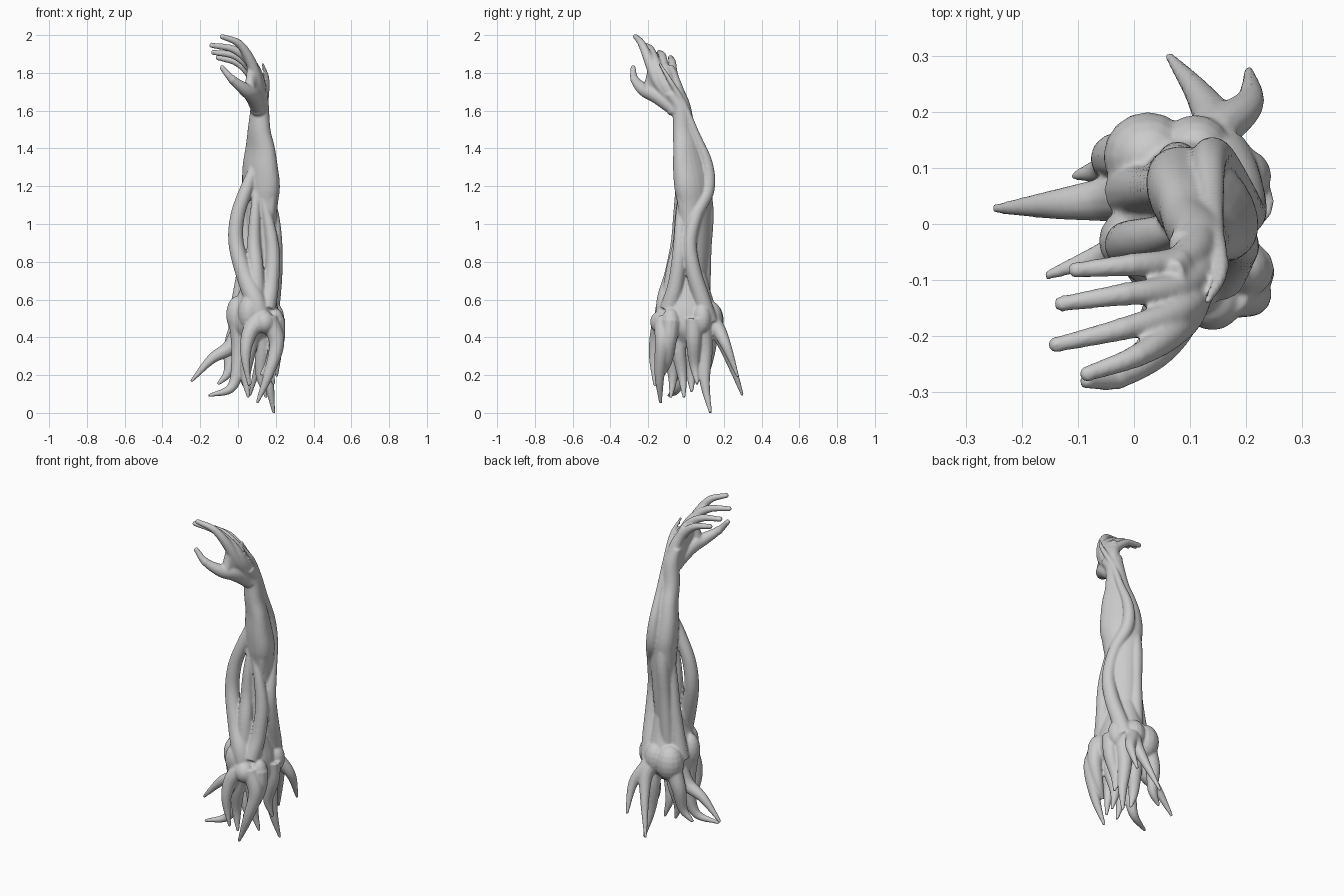
import bpy, bmesh, math
from mathutils import Vector


def catmull(p, t):
    """Smooth interpolation of a list of vectors at t in 0..len-1."""
    i = min(int(t), len(p) - 2)
    f = t - i
    b, c = p[i], p[i + 1]
    a = p[i - 1] if i > 0 else b * 2 - c
    d = p[i + 2] if i + 2 < len(p) else c * 2 - b
    return 0.5 * (2 * b + (c - a) * f + (2 * a - 5 * b + 4 * c - d) * f * f
                  + (3 * b - a - 3 * c + d) * f ** 3)


def tube(bm, pts, radii, sides=14, steps=7, ref=None):
    """Tapered tube; a radius may be a number or a pair (along ref, across ref)."""
    p = [Vector(q) for q in pts]
    r = [Vector(q) if isinstance(q, tuple) else Vector((q, q)) for q in radii]
    n = (len(p) - 1) * steps
    c = [catmull(p, k / steps) for k in range(n + 1)]
    rad = [catmull(r, k / steps) for k in range(n + 1)]
    axis = p[-1] - p[0]
    ref = Vector(ref or ((1, 0, 0) if abs(axis.x) < 0.6 * axis.length else (0, 1, 0)))
    rings = []
    for k in range(n + 1):
        t = (c[min(k + 1, n)] - c[max(k - 1, 0)]).normalized()
        u = (ref - t * ref.dot(t)).normalized()
        v = t.cross(u)
        rx, ry = max(rad[k].x, 0.004), max(rad[k].y, 0.004)
        rings.append([bm.verts.new(c[k] + u * rx * math.cos(a) + v * ry * math.sin(a))
                      for a in (2 * math.pi * s / sides for s in range(sides))])
    for a, b in zip(rings, rings[1:]):
        for s in range(sides):
            e = (s + 1) % sides
            bm.faces.new((a[s], a[e], b[e], b[s]))
    bm.faces.new(rings[0][::-1])
    bm.faces.new(rings[-1])


def blob(bm, loc, r, stretch=1.0):
    vs = bmesh.ops.create_uvsphere(bm, u_segments=16, v_segments=10, radius=r)["verts"]
    for v in vs:
        v.co.z *= stretch
        v.co += Vector(loc)


def finish(bm, name, voxel, smooth):
    """Fuse all the overlapping pieces into one soft organic skin."""
    bmesh.ops.recalc_face_normals(bm, faces=bm.faces[:])
    me = bpy.data.meshes.new(name)
    bm.to_mesh(me)
    bm.free()
    ob = bpy.data.objects.new(name, me)
    bpy.context.collection.objects.link(ob)
    m = ob.modifiers.new("fuse", 'REMESH')
    m.mode = 'VOXEL'
    m.voxel_size = voxel
    m.use_smooth_shade = True
    s = ob.modifiers.new("soften", 'SMOOTH')
    s.factor = 0.5
    s.iterations = smooth


bm = bmesh.new()

# Arm: oval section turned 45 degrees, with muscle ridges
tube(bm, [(.09, 0, .45), (.1, .03, .7), (.115, .045, .9), (.12, .045, 1.1), (.122, .038, 1.2),
          (.118, .025, 1.3), (.118, .01, 1.4), (.112, -.01, 1.5), (.115, -.025, 1.62), (.11, -.06, 1.7)],
     [(.09, .11), (.07, .085), (.065, .088), (.073, .105), (.078, .118), (.072, .112),
      (.06, .094), (.052, .068), (.046, .052), (.035, .06)], sides=24, ref=(1, 1, 0))
tube(bm, [(.06, .06, 1.1), (.058, .065, 1.25), (.07, .045, 1.4), (.09, .0, 1.55)], [.02, .032, .028, .014])
tube(bm, [(.16, -.01, .95), (.175, -.02, 1.15), (.165, -.035, 1.33), (.14, -.045, 1.55)], [.015, .03, .03, .014])
tube(bm, [(.06, .09, .6), (.07, .1, .85), (.08, .11, 1.1), (.09, .08, 1.36)], [.04, .035, .035, .01])

# Hand: each digit runs from the wrist through its palm bone
digits = [
    [(.115, -.05, 1.63), (.1, -.145, 1.75), (.065, -.195, 1.865), (.005, -.235, 1.955), (-.083, -.267, 1.992)],
    [(.115, -.04, 1.63), (.11, -.12, 1.75), (.07, -.16, 1.85), (-.02, -.187, 1.923), (-.138, -.215, 1.946)],
    [(.115, -.03, 1.63), (.11, -.085, 1.74), (.07, -.115, 1.825), (-.015, -.125, 1.89), (-.128, -.142, 1.908)],
    [(.115, -.02, 1.63), (.105, -.05, 1.72), (.07, -.07, 1.79), (-.005, -.073, 1.855), (-.103, -.082, 1.88)],
]
for d in digits:
    tube(bm, d, [.036, .034, .028, .0205, .014])
    blob(bm, d[2], .028)
    blob(bm, d[3], .0215)
    blob(bm, d[4], .015)
tube(bm, [(.11, -.05, 1.6), (.08, -.15, 1.68), (.04, -.22, 1.71), (-.03, -.272, 1.765), (-.083, -.28, 1.826)],
     [.038, .045, .036, .022, .014])
blob(bm, (-.03, -.272, 1.765), .024)
blob(bm, (-.083, -.28, 1.826), .015)
# Fleshy palm and web of the thumb
tube(bm, [(.11, -.04, 1.6), (.095, -.09, 1.7), (.085, -.125, 1.78), (.075, -.135, 1.83)],
     [(.045, .055), (.034, .075), (.027, .08), (.02, .07)], sides=20)
tube(bm, [(.06, -.2, 1.7), (.065, -.19, 1.77), (.07, -.18, 1.84)], [.035, .024, .02])

# Tendrils twisting round the arm: left, right, front, side, back left
tube(bm, [(.09, -.01, 1.32), (.05, -.02, 1.2), (-.001, -.03, 1.05), (-.01, -.04, .9),
          (.035, -.07, .73), (.09, -.1, .6), (.12, -.11, .5)],
     [.02, .034, .038, .041, .046, .055, .05], 16)
tube(bm, [(.16, .12, .48), (.18, .085, .6), (.195, .04, .75), (.198, .02, .9), (.182, .055, 1.05),
          (.145, .115, 1.18), (.135, .112, 1.32), (.14, .05, 1.48), (.145, -.01, 1.63),
          (.155, -.085, 1.76), (.13, -.14, 1.85)],
     [.05, .045, .041, .037, .035, .036, .03, .021, .016, .013, .007], 16)
tube(bm, [(.1, -.02, 1.2), (.09, -.03, 1.05), (.085, -.035, .9), (.095, -.065, .75), (.1, -.09, .55)],
     [.015, .028, .036, .042, .05])
tube(bm, [(.12, -.03, 1.18), (.16, -.03, 1.02), (.185, -.035, .85), (.175, -.055, .68), (.15, -.09, .55)],
     [.012, .028, .037, .042, .05])
tube(bm, [(.06, .07, 1.2), (.05, .06, 1.0), (.035, .06, .8), (.015, .06, .65), (0, .06, .5)],
     [.015, .028, .035, .04, .055])

# Root mass: flared core with knobbly lumps
tube(bm, [(.105, .02, .75), (.1, .01, .64), (.092, .005, .54), (.09, .005, .44), (.09, 0, .35)],
     [(.065, .085), (.093, .125), (.125, .155), (.127, .145), (.07, .07)], sides=24)
for loc, r, s in [((.14, -.135, .48), .055, 1.1), ((.195, -.08, .48), .05, 1.5), ((.195, .085, .5), .05, 1.6),
                  ((.025, .12, .49), .08, 1.3), ((-.005, -.03, .52), .058, 1.7), ((.06, -.105, .53), .06, 1.6),
                  ((.11, .13, .5), .065, 1.4)]:
    blob(bm, loc, r, s)

# Claw-like roots
front_roots = [
    [(.16, -.12, .5), (.205, -.125, .37), (.16, -.14, .2), (.1, -.135, .05)],
    [(.12, -.12, .5), (.06, -.15, .42), (.04, -.17, .3), (.06, -.165, .14)],
    [(.2, -.08, .49), (.205, -.09, .38), (.17, -.1, .27), (.12, -.12, .2)],
    [(.08, -.09, .5), (.06, -.09, .35), (.04, -.07, .2), (.055, -.08, .08)],
    [(0, -.04, .5), (.005, -.03, .32), (-.03, -.045, .14), (-.158, -.093, .09)],
    [(.13, -.05, .45), (.13, -.04, .33), (.12, -.02, .2), (.15, -.01, .08)],
]
back_roots = [
    [(.02, .05, .46), (-.04, .045, .35), (-.14, .035, .285), (-.25, .027, .165)],
    [(.01, .12, .48), (-.035, .12, .35), (-.05, .1, .22), (-.108, .085, .15)],
    [(.1, .12, .5), (.14, .175, .42), (.12, .225, .3), (.062, .3, .092)],
    [(.13, .11, .5), (.15, .165, .45), (.205, .215, .35), (.205, .275, .19)],
    [(.17, .09, .5), (.15, .1, .33), (.165, .1, .16), (.19, .13, -.003)],
    [(.05, .05, .45), (.04, .05, .32), (.03, .03, .2), (.05, .03, .11)],
    [(.2, .04, .5), (.2, .04, .38), (.17, .045, .25), (.19, .06, .15)],
]
for r in front_roots + back_roots:
    tube(bm, r, [.05, .041, .027, .008], 12, 8)

finish(bm, "rooted_arm", .0058, 6)
